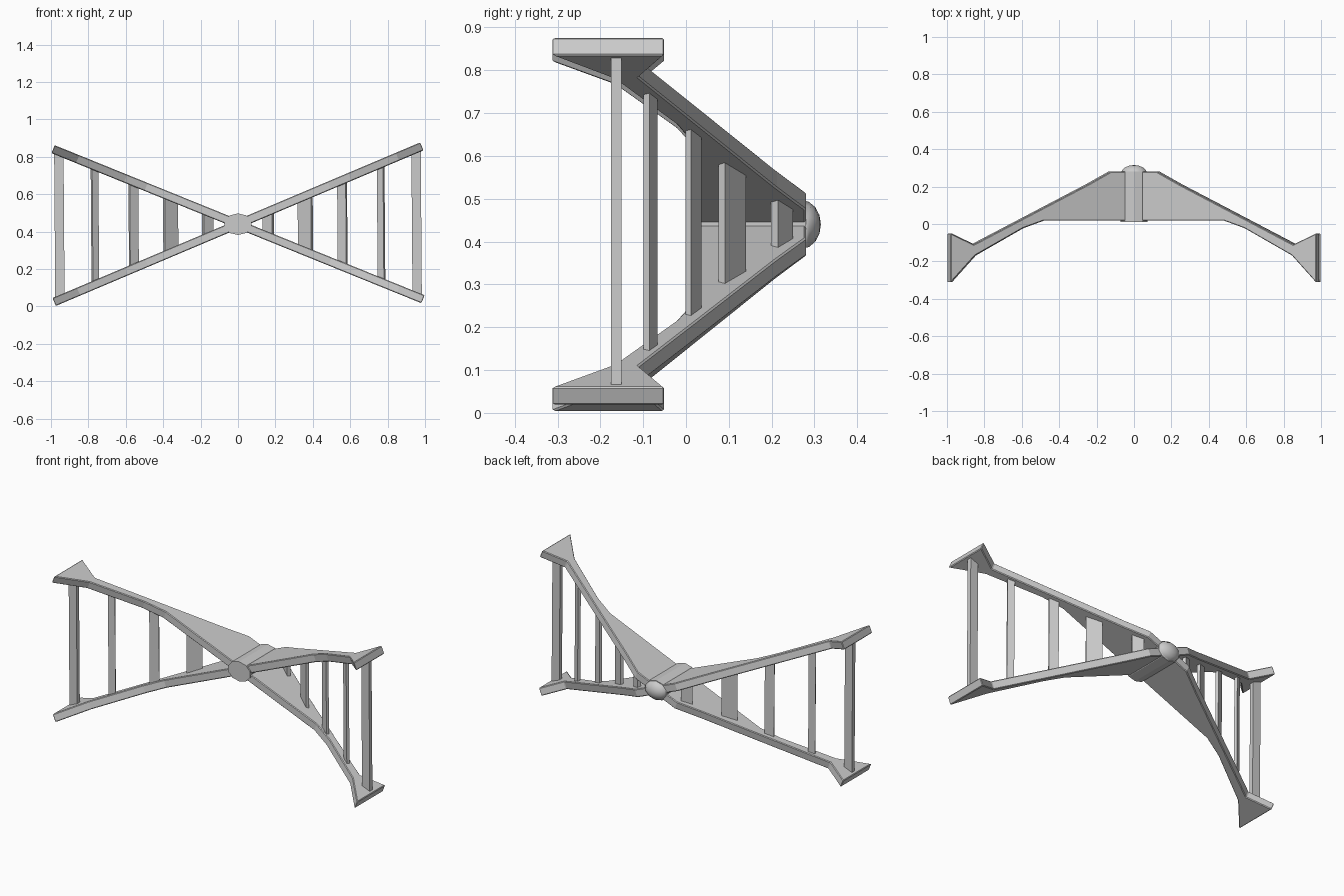
import bpy, bmesh, math
from mathutils import Matrix, Vector

if "Cube" in bpy.data.objects:
    bpy.data.objects.remove(bpy.data.objects["Cube"])

ZC = 0.44                      # height of the hub axis
TILT = math.radians(0.43)      # slight roll of the whole model
SPREAD = math.radians(22.5)
THICK = 0.046


def finish(bm, name, matrix=Matrix()):
    bmesh.ops.recalc_face_normals(bm, faces=bm.faces)
    me = bpy.data.meshes.new(name)
    bm.to_mesh(me)
    bm.free()
    ob = bpy.data.objects.new(name, me)
    bpy.context.collection.objects.link(ob)
    ob.matrix_world = matrix
    return ob


def roll(angle):
    return Matrix.Translation((0, 0, ZC)) @ Matrix.Rotation(-angle, 4, 'Y')


# Wings: one plan outline per crossing bar, extruded and rolled
half = [(0.13, 0.28), (0.25, 0.212), (0.60, 0.028), (0.862, -0.11), (0.986, -0.05),
        (0.986, -0.314), (0.855, -0.168), (0.60, -0.022), (0.49, 0.018)]
half = [(x / math.cos(SPREAD), y) for x, y in half]
outline = half + [(-x, y) for x, y in reversed(half)]
for name, angle in (("wing_rising", SPREAD), ("wing_falling", -SPREAD)):
    bm = bmesh.new()
    face = bm.faces.new([bm.verts.new((x, y, -THICK / 2)) for x, y in outline])
    ext = bmesh.ops.extrude_face_region(bm, geom=[face])
    top = [g for g in ext["geom"] if isinstance(g, bmesh.types.BMVert)]
    bmesh.ops.translate(bm, verts=top, vec=(0, 0, THICK))
    ob = finish(bm, name, roll(angle + TILT))
    bev = ob.modifiers.new("edge_chamfer", 'BEVEL')
    bev.width = 0.004
    bev.segments = 1

# Upright struts: x, y, length along wing, thickness, yaw in degrees
struts = [(0.162, 0.224, 0.062, 0.020, 34), (0.36, 0.108, 0.086, 0.018, 35),
          (0.558, 0.0175, 0.052, 0.015, 29), (0.765, -0.083, 0.038, 0.016, 30),
          (0.955, -0.163, 0.050, 0.025, 0)]
for side, label in ((1, "right"), (-1, "left")):
    for i, (x, y, length, thick, yaw) in enumerate(struts):
        bm = bmesh.new()
        h = 2 * x * math.tan(SPREAD)
        bmesh.ops.create_cube(bm, size=1, matrix=Matrix.Translation((side * x, y, 0))
                              @ Matrix.Rotation(-side * math.radians(yaw), 4, 'Z')
                              @ Matrix.Diagonal((length, thick, h, 1)))
        finish(bm, f"strut_{label}_{i + 1}", roll(TILT))

# Hub: ten-sided flattened cylinder along y
bm = bmesh.new()
bmesh.ops.create_cone(bm, cap_ends=True, segments=10, radius1=1, radius2=1, depth=1,
                      matrix=Matrix.Translation((0, 0.145, 0))
                      @ Matrix.Diagonal((0.075, 0.27, 0.058, 1))
                      @ Matrix.Rotation(math.pi / 2, 4, 'X')
                      @ Matrix.Rotation(math.pi / 2, 4, 'Z') @ Matrix.Rotation(math.pi / 2, 4, 'Z'))
finish(bm, "hub", roll(TILT))

# Rear dome: squashed sphere with its front half cut away
bm = bmesh.new()
bmesh.ops.create_uvsphere(bm, u_segments=10, v_segments=8, radius=1,
                          matrix=Matrix.Translation((0, 0.27, 0))
                          @ Matrix.Diagonal((0.073, 0.045, 0.057, 1))
                          @ Matrix.Rotation(math.pi / 2, 4, 'X'))
bmesh.ops.bisect_plane(bm, geom=bm.verts[:] + bm.edges[:] + bm.faces[:],
                       plane_co=Vector((0, 0.27, 0)), plane_no=Vector((0, 1, 0)), clear_inner=True)
for f in bm.faces:
    f.smooth = True
finish(bm, "rear_dome", roll(TILT))
